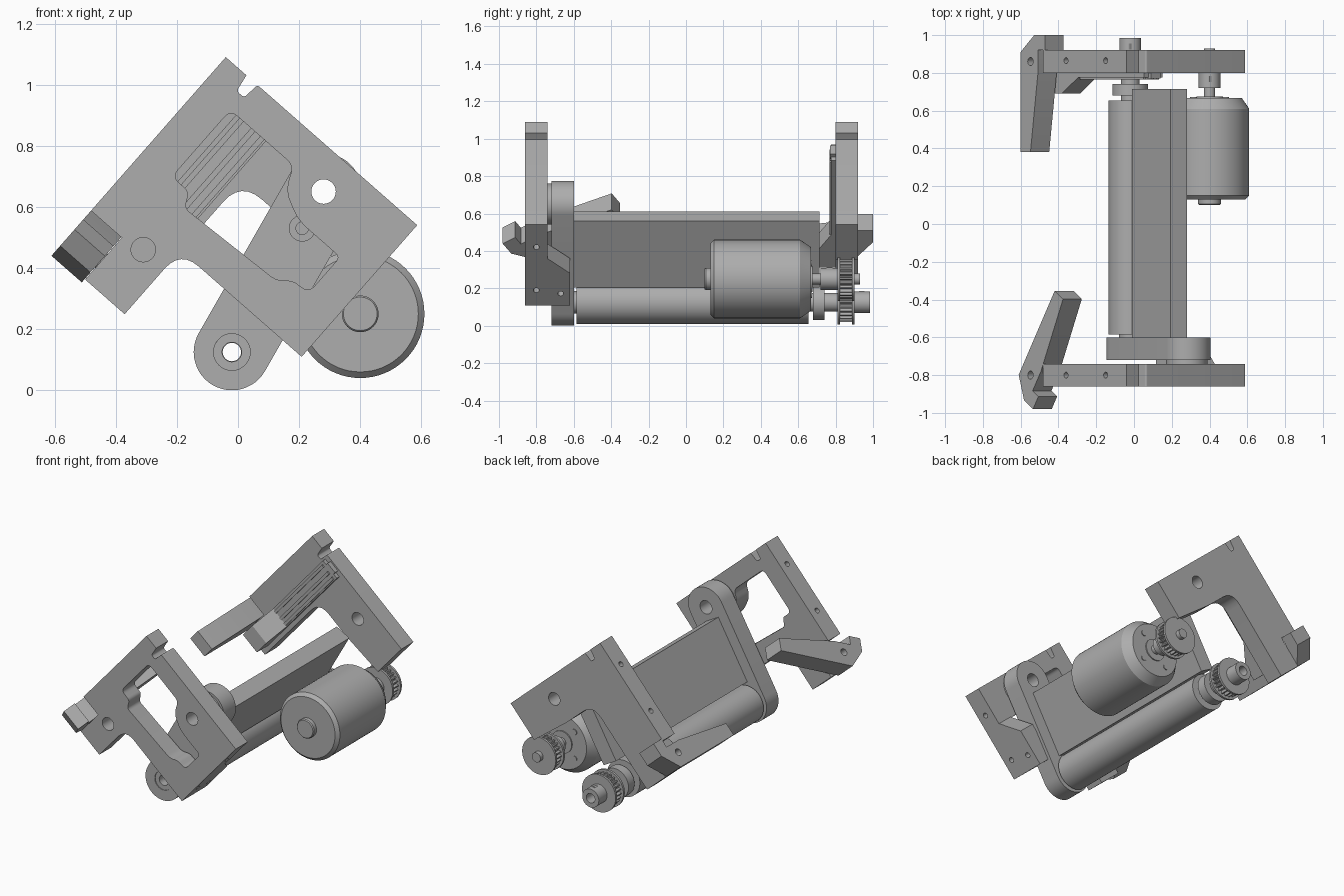
import bpy, bmesh, math
from mathutils import Vector

if "Cube" in bpy.data.objects:
    bpy.data.objects.remove(bpy.data.objects["Cube"])

gray = bpy.data.materials.new("plain_gray")
gray.use_nodes = True
gray.diffuse_color = (0.42, 0.42, 0.42, 1)
gray.node_tree.nodes["Principled BSDF"].inputs["Base Color"].default_value = (0.42, 0.42, 0.42, 1)

ROLLER = (-0.02, 0.125)
PIVOT = (0.28, 0.65)
MOTOR = (0.40, 0.25)


def tilted(t, s, y):
    """Plate frame: t runs down-right and s down-left from the top corner."""
    return Vector((-0.04 + 0.752 * t - 0.66 * s, y, 1.09 - 0.66 * t - 0.752 * s))


def across(s, y, t):
    return tilted(t, s, y)


def upright(x, z, y):
    return Vector((x, y, z))


def finish(bm, name, smooth=True):
    bmesh.ops.recalc_face_normals(bm, faces=bm.faces)
    mesh = bpy.data.meshes.new(name)
    bm.to_mesh(mesh)
    bm.free()
    obj = bpy.data.objects.new(name, mesh)
    bpy.context.collection.objects.link(obj)
    mesh.materials.append(gray)
    if smooth:
        shade(obj)
    return obj


def shade(obj):
    bpy.ops.object.select_all(action='DESELECT')
    obj.select_set(True)
    bpy.context.view_layer.objects.active = obj
    bpy.ops.object.shade_smooth_by_angle(angle=math.radians(30))


def prism(name, pts, d0, d1, place, smooth=True):
    bm = bmesh.new()
    ends = [[bm.verts.new(place(a, b, d)) for a, b in pts] for d in (d0, d1)]
    for ring in ends:
        bm.faces.new(ring)
    for i in range(len(pts)):
        j = (i + 1) % len(pts)
        bm.faces.new((ends[0][i], ends[0][j], ends[1][j], ends[1][i]))
    return finish(bm, name, smooth)


def circle(c, r, n=32):
    return [(c[0] + r * math.cos(math.tau * i / n), c[1] + r * math.sin(math.tau * i / n)) for i in range(n)]


def rounded(pts):
    """Outline from (a, b, radius) corners, with quadratic fillets."""
    out = []
    for i, (a, b, r) in enumerate(pts):
        p = Vector((a, b))
        if not r:
            out.append((a, b))
            continue
        q0 = p + (Vector(pts[i - 1][:2]) - p).normalized() * r
        q1 = p + (Vector(pts[(i + 1) % len(pts)][:2]) - p).normalized() * r
        for k in range(7):
            u = k / 6
            q = q0 * (1 - u) ** 2 + p * 2 * u * (1 - u) + q1 * u * u
            out.append((q.x, q.y))
    return out


def lathe(name, c, profile, n=48):
    """Turn (y, radius) points about an axis along y."""
    bm = bmesh.new()
    rings = [[bm.verts.new((x, y, z)) for x, z in circle(c, r, n)] for y, r in profile]
    for r0, r1 in zip(rings, rings[1:]):
        for i in range(n):
            bm.faces.new((r0[i], r0[(i + 1) % n], r1[(i + 1) % n], r1[i]))
    bm.faces.new(rings[0])
    bm.faces.new(rings[-1])
    return finish(bm, name)


def cut(obj, *cutters):
    bpy.context.view_layer.objects.active = obj
    for c in cutters:
        mod = obj.modifiers.new("cut", 'BOOLEAN')
        mod.operation, mod.solver, mod.object = 'DIFFERENCE', 'EXACT', c
        bpy.ops.object.modifier_apply(modifier=mod.name)
        bpy.data.objects.remove(c)
    shade(obj)


def bore(c, r, y0=-1.2, y1=1.2):
    return prism("cutter", circle(c, r), y0, y1, upright)


def side_hole(s, y, t0, t1, r=0.016):
    return prism("cutter", circle((s, y), r, 16), t0, t1, across)


# Side plates
slot = [(0.09, 0, 0), (0.10, 0.06, 0.012), (0.132, 0.06, 0.012), (0.138, 0, 0.01)]
step = [(0.306, 0.85, 0), (0.134, 0.85, 0), (0.134, 0.668, 0), (0, 0.668, 0)]
front_outline = [(0, 0, 0)] + slot + [(0.833, 0, 0), (0.833, 0.573, 0), (0.306, 0.573, 0.08)] + step
back_outline = [(0, 0, 0)] + slot + [(0.833, 0, 0), (0.833, 0.25, 0), (0.55, 0.272, 0.03),
                                     (0.306, 0.272, 0.09)] + step
window = [(0.126, 0.12, 0.03), (0.40, 0.12, 0.03), (0.435, 0.20, 0.04), (0.53, 0.245, 0.04),
          (0.712, 0.245, 0.02), (0.712, 0.40, 0.03), (0.645, 0.405, 0.02), (0.61, 0.44, 0.03),
          (0.225, 0.46, 0.02), (0.20, 0.41, 0.02), (0.126, 0.41, 0.03)]
front_plate = prism("front_plate", rounded(front_outline), -0.86, -0.74, tilted)
back_plate = prism("back_plate", rounded(back_outline), 0.80, 0.92, tilted)
cut(front_plate, prism("cutter", rounded(window), -1, -0.6, tilted),
    bore(PIVOT, 0.04), bore((-0.31, 0.46), 0.04),
    side_hole(0.16, -0.80, 0.78, 0.9), side_hole(0.466, -0.80, 0.78, 0.9))
cut(back_plate, bore(PIVOT, 0.04))
for plate, y in ((front_plate, -0.80), (back_plate, 0.865)):
    cut(plate, side_hole(0.167, y, -0.1, 0.07), side_hole(0.485, y, -0.1, 0.07))

# Foot on the inside of the front plate
foot = prism("front_foot", [(0.24, -0.742), (0.345, -0.62), (0.573, -0.62), (0.573, -0.742)], 0.712, 0.833, across)
cut(foot, side_hole(0.49, -0.67, 0.77, 0.9))

# Latch levers: the front one is swung inward
lever = [(0.08, -0.05), (0.08, 0.48), (0.0, 0.48), (-0.06, 0.06), (-0.06, -0.06),
         (-0.115, -0.06), (-0.115, -0.14), (-0.03, -0.14)]


def make_lever(name, y, inward, swing):
    c, s = math.cos(swing), math.sin(swing)
    pts = [(0.77 + a * c - q * s, y + inward * (q * c + a * s)) for a, q in lever]
    obj = prism(name, pts, 0, 0.132, across, False)
    cut(obj, side_hole(0.77, y, -0.1, 0.06, 0.022))
    prism(name + "_pin", circle((0.77, y), 0.03, 16), 0.12, 0.15, across)


make_lever("front_lever", -0.80, 1, math.radians(33))
make_lever("back_lever", 0.86, -1, 0)

# Guide rail on the inside of the back plate
prism("guide_rail", [(0.03, 0.80), (0.03, 0.775), (0.56, 0.775), (0.69, 0.69), (0.79, 0.69), (0.79, 0.80)],
      0.15, 0.28, across)
for t in (0.165, 0.215, 0.255):
    prism("rail_rib", [(0.05, 0.776), (0.05, 0.766), (0.56, 0.766), (0.56, 0.776)], t, t + 0.018, across)
prism("rail_stop", [(0.01, 0.80), (0.01, 0.77), (0.045, 0.77), (0.045, 0.80)], 0.18, 0.25, across)

# Swing arm end, a stadium between roller and pivot
tilt = math.atan2(PIVOT[1] - ROLLER[1], PIVOT[0] - ROLLER[0])
outline = []
for c, start in ((PIVOT, tilt - math.pi / 2), (ROLLER, tilt + math.pi / 2)):
    for k in range(25):
        a = start + math.pi * k / 24
        outline.append((c[0] + 0.125 * math.cos(a), c[1] + 0.125 * math.sin(a)))
arm = prism("swing_arm", outline, -0.72, -0.60, upright)
cut(arm, bore(PIVOT, 0.042), bore(ROLLER, 0.06), bore((0.21, 0.53), 0.042, -0.8, -0.66))
lathe("arm_screw", (0.21, 0.53), [(-0.69, 0.022), (-0.64, 0.022)], 24)
washer = lathe("pivot_washer", PIVOT, [(-0.742, 0.11), (-0.718, 0.11)])
cut(washer, bore(PIVOT, 0.042))
bearing = lathe("roller_bearing", ROLLER, [(-0.715, 0.06), (-0.58, 0.06)])
cut(bearing, bore(ROLLER, 0.032))

# Beam
ux, uz = math.cos(tilt), math.sin(tilt)
corners = [(-0.01 + l * ux + w * uz, 0.255 + l * uz - w * ux) for l, w in ((0, 0), (0.41, 0), (0.41, 0.1), (0, 0.1))]
prism("beam", corners, -0.61, 0.715, upright, False)

# Roller with its shaft and collar
roller = lathe("roller", ROLLER, [(-0.585, 0.06), (-0.585, 0.115), (0.655, 0.115), (0.655, 0.05), (0.68, 0.05),
                                  (0.68, 0.095), (0.74, 0.095), (0.74, 0.05), (0.82, 0.05)])
cut(roller, bore(ROLLER, 0.032))

# Motor
lathe("motor_body", MOTOR, [(0.10, 0.055), (0.106, 0.06), (0.13, 0.06), (0.13, 0.19), (0.15, 0.21), (0.61, 0.21),
                            (0.668, 0.17), (0.668, 0.07), (0.675, 0.07), (0.675, 0.03), (0.93, 0.03)], 64)
for k in range(4):
    a = math.tau * (k + 0.5) / 4
    lathe("motor_screw", (MOTOR[0] + 0.12 * math.cos(a), MOTOR[1] + 0.12 * math.sin(a)),
          [(0.66, 0.018), (0.673, 0.018)], 16)


# Toothed pulleys
def make_pulley(name, c, hub0, hub1):
    gear = []
    for i in range(96):
        r = 0.104 if i % 4 < 2 else 0.088
        a = math.tau * i / 96
        gear.append((c[0] + r * math.cos(a), c[1] + r * math.sin(a)))
    parts = [prism(name + "_teeth", gear, 0.815, 0.90, upright)]
    for y in (0.81, 0.888):
        parts.append(lathe(name + "_flange", c, [(y, 0.118), (y + 0.014, 0.118)]))
    parts.append(lathe(name + "_hub", c, [(hub0, 0.058), (hub1, 0.058)]))
    for p in parts:
        cut(p, bore(c, 0.03))
    lathe(name + "_set_screw", (c[0], c[1] + 0.05), [((hub0 + hub1) / 2 - 0.015, 0.012),
                                                     ((hub0 + hub1) / 2 + 0.015, 0.012)], 12)


make_pulley("motor_pulley", MOTOR, 0.72, 0.815)
make_pulley("roller_pulley", ROLLER, 0.895, 0.985)
